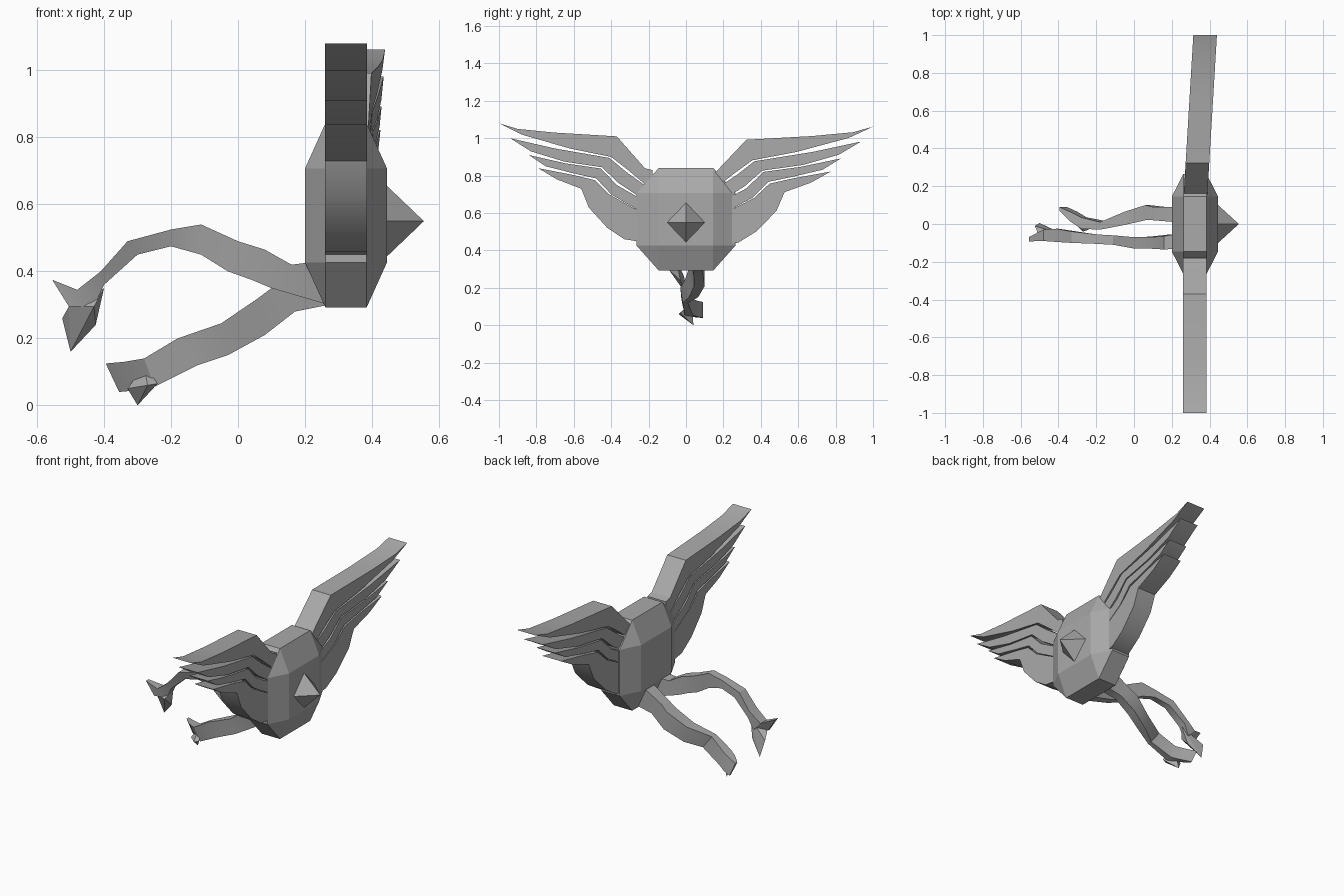
import bpy
import bmesh
from math import radians
from mathutils import Vector

cube = bpy.data.objects.get("Cube")
if cube:
    bpy.data.objects.remove(cube, do_unlink=True)

grey = bpy.data.materials.new("stone grey")
grey.use_nodes = True
grey.diffuse_color = (0.4, 0.4, 0.4, 1)
grey.node_tree.nodes["Principled BSDF"].inputs["Base Color"].default_value = (0.4, 0.4, 0.4, 1)


def finish(name, bm, smooth=False):
    bmesh.ops.recalc_face_normals(bm, faces=bm.faces)
    mesh = bpy.data.meshes.new(name)
    bm.to_mesh(mesh)
    bm.free()
    mesh.materials.append(grey)
    obj = bpy.data.objects.new(name, mesh)
    bpy.context.collection.objects.link(obj)
    if smooth:
        bpy.ops.object.select_all(action='DESELECT')
        obj.select_set(True)
        bpy.context.view_layer.objects.active = obj
        bpy.ops.object.shade_smooth_by_angle(angle=radians(30))
    return obj


def hull(name, points):
    bm = bmesh.new()
    verts = [bm.verts.new(p) for p in points]
    bmesh.ops.convex_hull(bm, input=verts)
    return finish(name, bm)


# Body: a box chamfered on every edge
centre = Vector((0.3225, 0, 0.567))
inner, outer = (0.0615, 0.145, 0.14), (0.1225, 0.265, 0.275)
corners = []
for axis in range(3):
    for sx in (-1, 1):
        for sy in (-1, 1):
            for sz in (-1, 1):
                size = list(inner)
                size[axis] = outer[axis]
                corners.append(centre + Vector((sx * size[0], sy * size[1], sz * size[2])))
hull("body", corners)

# Beak: a four-sided pyramid
hull("beak", [(0.555, 0, 0.55)] + [(0.44, y, 0.55 + z) for y, z in
     ((-0.105, 0), (0.105, 0), (0, -0.11), (0, 0.11))])

# Wing feathers: outlines as (distance from middle, height)
feathers = {
    "leading_feather": [(.18, .83), (.22, .84), (.37, 1.01), (.7, 1.03), (.9, 1.05), (1, 1.08),
                        (.88, 1.02), (.62, .945), (.40, .90), (.31, .83), (.18, .72)],
    "second_feather": [(.18, .72), (.32, .82), (.41, .895), (.7, .945), (.94, 1.0),
                       (.83, .93), (.65, .875), (.45, .845), (.36, .76), (.18, .64)],
    "third_feather": [(.18, .64), (.37, .75), (.455, .838), (.64, .865), (.84, .91),
                      (.75, .85), (.6, .812), (.48, .785), (.4, .70), (.18, .57)],
    "trailing_feather": [(.18, .57), (.41, .70), (.485, .775), (.6, .803), (.79, .84),
                         (.69, .78), (.56, .73), (.52, .63), (.42, .52), (.33, .46), (.2, .44)],
}


def right_point(d, z):
    return (0.26, -d, z)


def left_point(d, z):
    # this wing sits lower and sweeps away from the legs
    y = d - 0.075 * (1 - d)
    return (0.26 + 0.06 * max(0, y - 0.1), y, z - 0.018)


for side, place in (("right", right_point), ("left", left_point)):
    for feather, outline in feathers.items():
        bm = bmesh.new()
        face = bm.faces.new([bm.verts.new(place(d, z)) for d, z in outline])
        out = bmesh.ops.extrude_face_region(bm, geom=[face])
        moved = [v for v in out["geom"] if isinstance(v, bmesh.types.BMVert)]
        bmesh.ops.translate(bm, verts=moved, vec=(0.125, 0, 0))
        finish(side + "_" + feather, bm, True)


# Legs: four-sided lofts; each station is upper x, z, lower x, z, middle y, half width
def leg(name, stations):
    bm = bmesh.new()
    rings = []
    for xt, zt, xb, zb, y, w in stations:
        rings.append([bm.verts.new(p) for p in (
            (xt, y - w, zt), (xt, y + w, zt), (xb, y + w, zb), (xb, y - 0.4 * w, zb))])
    for a, b in zip(rings, rings[1:]):
        for i in range(4):
            j = (i + 1) % 4
            bm.faces.new((a[i], a[j], b[j], b[i]))
    bm.faces.new(rings[0])
    bm.faces.new(rings[-1])
    finish(name, bm, True)


leg("right_leg", [
    (.24, .43, .27, .30, -.09, .04), (.16, .42, .1, .35, -.10, .035),
    (.08, .465, .04, .375, -.10, .03), (0, .49, -.03, .40, -.10, .03),
    (-.11, .54, -.11, .45, -.085, .025), (-.2, .525, -.2, .475, -.08, .025),
    (-.33, .49, -.3, .45, -.07, .03), (-.41, .4, -.4, .36, -.06, .035),
    (-.48, .345, -.43, .295, -.06, .03), (-.555, .375, -.505, .295, -.08, .012)])
hull("right_toe", [(-.505, -.06, .295), (-.43, -.09, .295), (-.4, -.05, .35),
                   (-.525, -.01, .26), (-.425, -.03, .24), (-.5, .005, .16)])

leg("left_leg", [
    (.22, .42, .27, .30, .05, .04), (.1, .35, .17, .28, .055, .035),
    (.06, .32, .08, .21, .06, .04), (-.05, .245, -.03, .15, .03, .035),
    (-.18, .2, -.12, .12, -.01, .02), (-.28, .14, -.25, .055, .005, .03),
    (-.34, .13, -.3, .045, .04, .025), (-.395, .125, -.355, .04, .08, .01)])
hull("left_toe", [(-.24, -.03, .065), (-.28, .03, .12), (-.33, .02, .05),
                  (-.27, -.04, .06), (-.30, .04, 0)])
